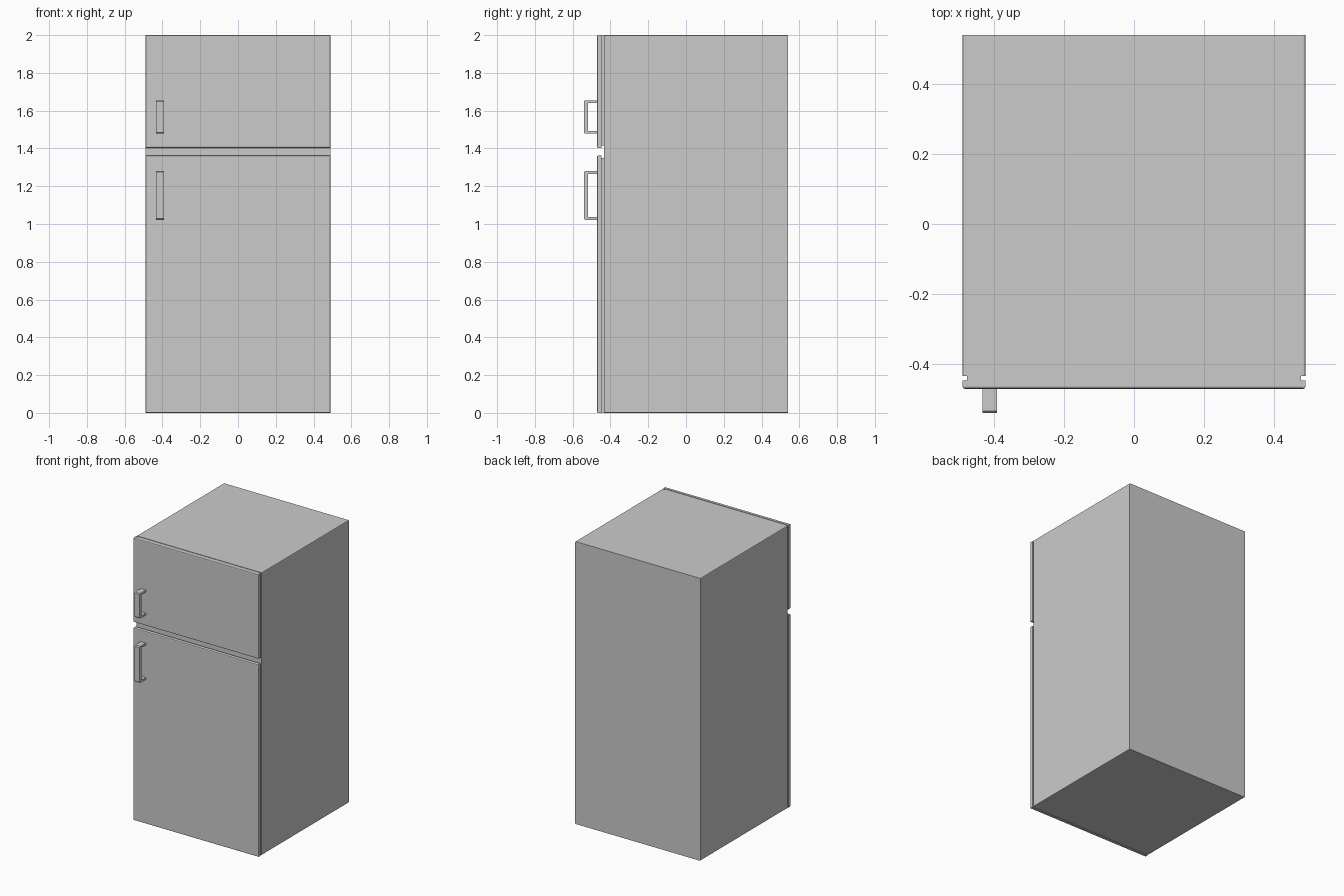
import bpy, bmesh

if "Cube" in bpy.data.objects:
    bpy.data.objects.remove(bpy.data.objects["Cube"])

def finish(name, bm):
    bmesh.ops.recalc_face_normals(bm, faces=bm.faces)
    me = bpy.data.meshes.new(name)
    bm.to_mesh(me)
    bm.free()
    ob = bpy.data.objects.new(name, me)
    bpy.context.collection.objects.link(ob)
    return ob

def box(name, lo, hi, pick=None, width=0.006, segments=2):
    """Box between two corners; edges chosen by pick(edge) are rounded."""
    bm = bmesh.new()
    bmesh.ops.create_cube(bm, size=1)
    for v in bm.verts:
        v.co = [lo[i] if v.co[i] < 0 else hi[i] for i in range(3)]
    if pick:
        bmesh.ops.bevel(bm, geom=[e for e in bm.edges if pick(e)], offset=width,
                        segments=segments, profile=0.5, affect='EDGES')
    return finish(name, bm)

def handle(name, z0, z1, x0=-0.433, x1=-0.392, front=-0.54, back=-0.468, bar=0.02, end=0.014):
    """C-shaped pull: side profile extruded across x, outer corners softened."""
    c = 0.006
    profile = [(back, z0), (front + c, z0), (front, z0 + c), (front, z1 - c),
               (front + c, z1), (back, z1), (back, z1 - end),
               (front + bar, z1 - end), (front + bar, z0 + end), (back, z0 + end)]
    bm = bmesh.new()
    face = bm.faces.new([bm.verts.new((x0, y, z)) for y, z in profile])
    ext = bmesh.ops.extrude_face_region(bm, geom=[face])
    for v in ext["geom"]:
        if isinstance(v, bmesh.types.BMVert):
            v.co.x = x1
    return finish(name, bm)

W = 0.49

# cabinet: long edges running front to back are slightly softened
box("cabinet", (-W, -0.435, 0), (W, 0.54, 2),
    pick=lambda e: abs(e.verts[0].co.y - e.verts[1].co.y) > 0.5, width=0.005)

# doors with recessed seals and handles
for part, z0, z1, h0, h1 in (("freezer", 1.403, 2.0, 1.478, 1.655),
                             ("fridge", 0.0, 1.362, 1.022, 1.28)):
    box(part + "_door", (-W, -0.471, z0), (W, -0.447, z1),
        pick=lambda e: all(v.co.y < -0.46 for v in e.verts))
    s0 = z0 + (0.013 if z0 > 0 else 0.003)
    s1 = z1 - (0.013 if z1 < 2 else 0.003)
    box(part + "_seal", (-W + 0.013, -0.448, s0), (W - 0.013, -0.434, s1))
    handle(part + "_handle", h0, h1)
